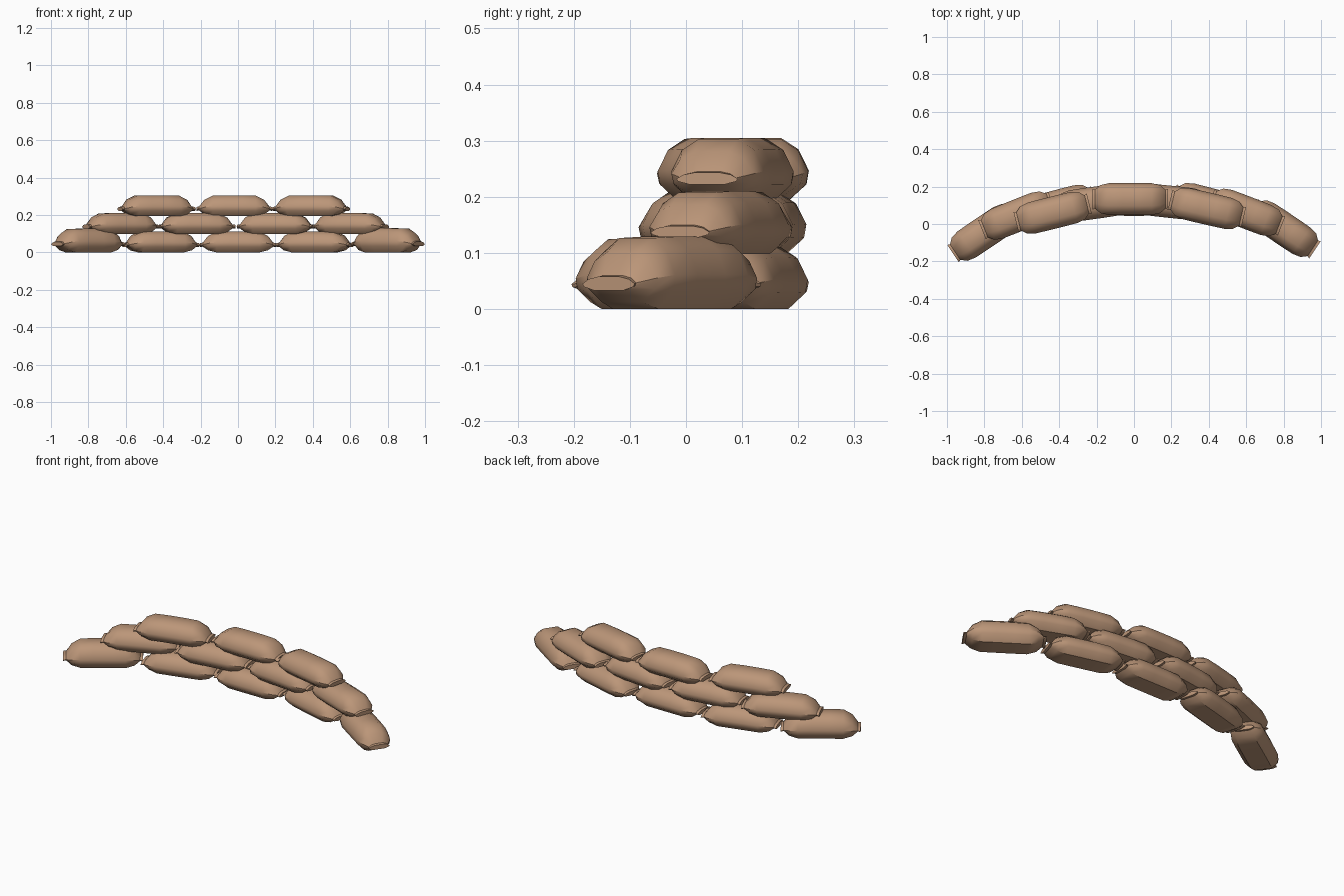
import bpy, math

if "Cube" in bpy.data.objects:
    bpy.data.objects.remove(bpy.data.objects["Cube"])

# One burlap colour for every bag
burlap = bpy.data.materials.new("burlap_tan")
burlap.diffuse_color = (0.50, 0.305, 0.19, 1)
burlap.use_nodes = True
burlap.node_tree.nodes["Principled BSDF"].inputs["Base Color"].default_value = burlap.diffuse_color

# Cross-section of a bag (fraction of half width, fraction of height), right half bottom to top
HALF = [(0.58, 0.0), (0.95, 0.26), (1.0, 0.48), (0.78, 0.82), (0.42, 1.0)]
RING = HALF + [(-y, z) for y, z in reversed(HALF)]

# Stations along half a bag: x, half width, bottom z, top z (last two: tied neck, flared hem)
SIDE = [(0.045, 0.086, 0.0, 0.112), (0.115, 0.085, 0.0, 0.110),
        (0.160, 0.075, 0.011, 0.088), (0.188, 0.050, 0.030, 0.052),
        (0.202, 0.056, 0.029, 0.050)]
STATIONS = [(-x, w, b, t) for x, w, b, t in reversed(SIDE)] + SIDE


def sandbag(name, x, y, z, yaw, height=1.0):
    verts = [(sx, w * ry, b + (t - b) * rz)
             for sx, w, b, t in STATIONS for ry, rz in RING]
    n, m = len(RING), len(STATIONS)
    faces = [(i * n + j, (i + 1) * n + j, (i + 1) * n + (j + 1) % n, i * n + (j + 1) % n)
             for i in range(m - 1) for j in range(n)]
    faces += [tuple(reversed(range(n))), tuple(range((m - 1) * n, m * n))]
    faces = [tuple(reversed(f)) for f in faces[:-2]] + faces[-2:]
    me = bpy.data.meshes.new(name)
    me.from_pydata(verts, [], faces)
    me.materials.append(burlap)
    ob = bpy.data.objects.new(name, me)
    bpy.context.collection.objects.link(ob)
    # consistent outward normals
    import bmesh
    bm = bmesh.new()
    bm.from_mesh(me)
    bmesh.ops.recalc_face_normals(bm, faces=bm.faces)
    bm.to_mesh(me)
    bm.free()
    ob.location = (x, y, z)
    ob.rotation_euler = (0, 0, math.radians(yaw))
    ob.scale = (1, 1, height)
    bpy.ops.object.select_all(action='DESELECT')
    ob.select_set(True)
    bpy.context.view_layer.objects.active = ob
    bpy.ops.object.shade_smooth_by_angle(angle=math.radians(38))


# Curved wall: x, y, yaw, height scale for each bag in a row
rows = {
    "bottom_bag": (0.0, [(-0.80, -0.045, 34, 1.13), (-0.412, 0.095, 15, 1), (0.0, 0.13, 0, 1),
                         (0.41, 0.105, -15, 1), (0.80, -0.025, -34, 1.15)]),
    "middle_bag": (0.098, [(-0.625, 0.045, 22, 1), (-0.22, 0.112, 8, 1),
                           (0.20, 0.118, -6, 1), (0.60, 0.062, -21, 1)]),
    "top_bag": (0.193, [(-0.435, 0.06, 14, 1), (-0.02, 0.133, 0, 1), (0.39, 0.083, -13, 1)]),
}
for name, (z, bags) in rows.items():
    for k, (x, y, yaw, h) in enumerate(bags, 1):
        sandbag(f"{name}_{k}", x, y, z, yaw, h)
